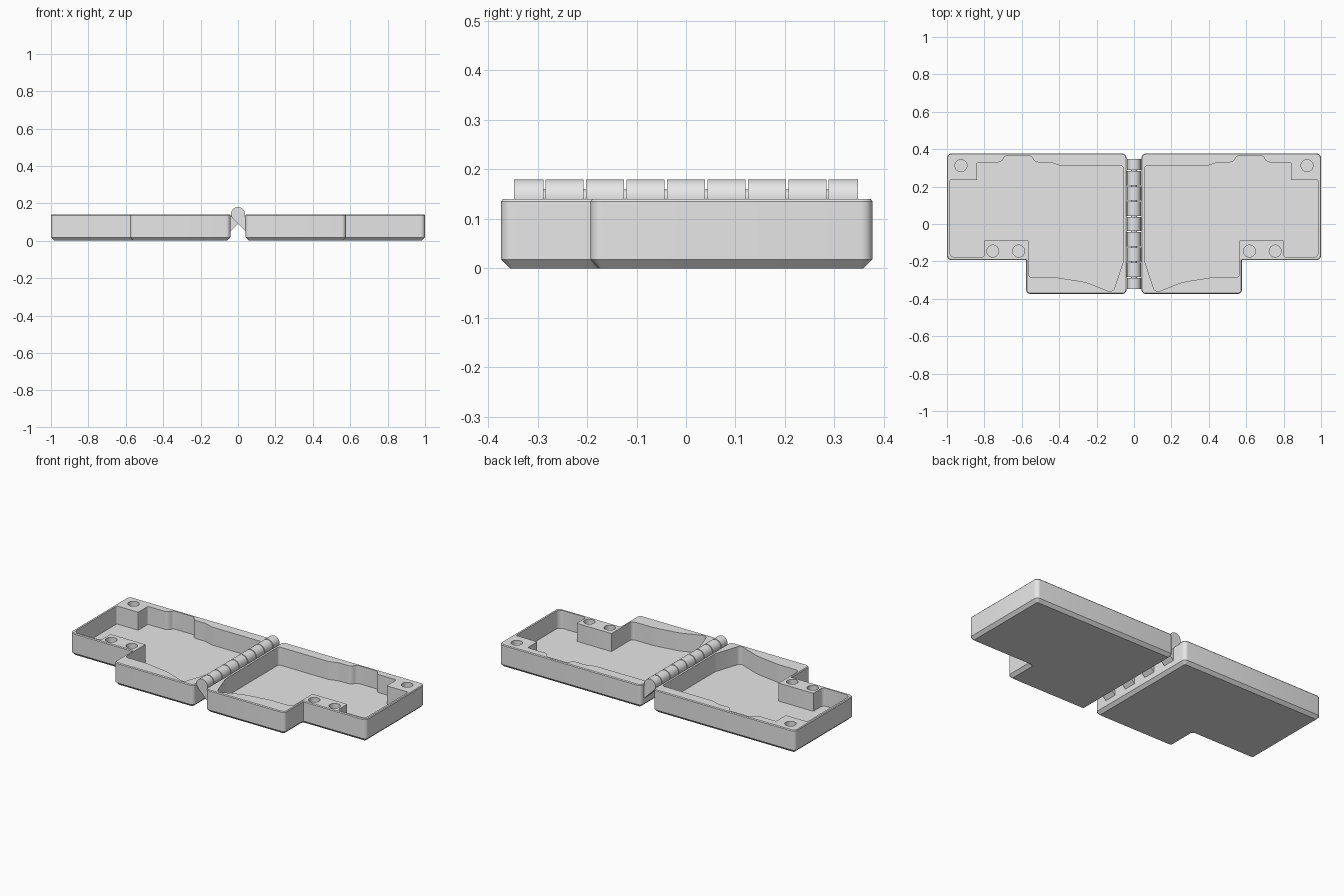
import bpy, bmesh, math
from mathutils import Vector

cube = bpy.data.objects.get("Cube")
if cube:
    bpy.data.objects.remove(cube, do_unlink=True)

grey = bpy.data.materials.new("plain grey")
grey.use_nodes = True
grey.diffuse_color = (0.8, 0.8, 0.8, 1)
grey.node_tree.nodes["Principled BSDF"].inputs["Base Color"].default_value = (0.8, 0.8, 0.8, 1)

TOP, FLOOR = 0.14, 0.03


def offset(points, d):
    """Move a counter-clockwise outline inwards by d with mitred corners."""
    result = []
    for i, p in enumerate(points):
        a = (p - points[i - 1]).normalized()
        b = (points[(i + 1) % len(points)] - p).normalized()
        na, nb = Vector((-a.y, a.x)), Vector((-b.y, b.x))
        result.append(p + (na + nb) * d / (1 + na.dot(nb)))
    return result


def rounded(points, radii, steps=6):
    """Replace every corner with a small curve."""
    result = []
    for i, p in enumerate(points):
        a, b = points[i - 1] - p, points[(i + 1) % len(points)] - p
        half = a.angle(b) / 2
        reach = min(radii[i] / math.tan(half), a.length * 0.48, b.length * 0.48)
        start, end = p + a.normalized() * reach, p + b.normalized() * reach
        centre = p + (a.normalized() + b.normalized()).normalized() * reach / math.cos(half)
        u, v = start - centre, end - centre
        turn = u.angle(v)
        for k in range(steps + 1):
            t = k / steps
            result.append(centre + (u * math.sin((1 - t) * turn) + v * math.sin(t * turn)) / math.sin(turn))
    return result


def loft(bm, loops):
    """Skin a closed solid through loops of 3D points."""
    rings = [[bm.verts.new(p) for p in loop] for loop in loops]
    for low, high in zip(rings, rings[1:]):
        for i in range(len(low)):
            bm.faces.new((low[i - 1], low[i], high[i], high[i - 1]))
    bm.faces.new(rings[0])
    bm.faces.new(rings[-1])


def make_object(name, bm):
    bmesh.ops.recalc_face_normals(bm, faces=bm.faces)
    mesh = bpy.data.meshes.new(name)
    bm.to_mesh(mesh)
    bm.free()
    mesh.materials.append(grey)
    obj = bpy.data.objects.new(name, mesh)
    bpy.context.collection.objects.link(obj)
    return obj


def smooth(obj):
    bpy.ops.object.select_all(action="DESELECT")
    obj.select_set(True)
    bpy.context.view_layer.objects.active = obj
    bpy.ops.object.shade_smooth_by_angle(angle=math.radians(30))


# Stepped outer outline of one tray
outline = [Vector(p) for p in (
    (0.04, -0.374), (0.577, -0.374), (0.577, -0.193),
    (1, -0.193), (1, 0.377), (0.04, 0.377))]
notch = 2

# Pocket outline: x, y, corner radius
pocket = (
    (0.057, -0.2, 0.03), (0.113, -0.368, 0.025), (0.26, -0.31, 0.3),
    (0.42, -0.285, 0.2), (0.565, -0.285, 0.02), (0.565, -0.087, 0.002),
    (0.8, -0.087, 0.002), (0.8, -0.18, 0.02), (0.985, -0.18, 0.03),
    (0.985, 0.236, 0.01), (0.84, 0.236, 0.002), (0.84, 0.33, 0.01),
    (0.71, 0.33, 0.03), (0.69, 0.364, 0.02), (0.55, 0.364, 0.02),
    (0.53, 0.33, 0.03), (0.45, 0.33, 0.05), (0.395, 0.312, 0.05),
    (0.057, 0.312, 0.015))

magnet_holes = ((0.925, 0.312), (0.755, -0.145), (0.617, -0.145))


def place(points, side, z):
    return [(side * p.x, p.y, z) for p in points]


def build_tray(name, side):
    # Body with chamfered base and softened rim
    body = bmesh.new()
    loops = []
    for inset, z in ((0.018, 0), (0, 0.018), (0, TOP - 0.005), (0.004, TOP)):
        radii = [0.002 + inset if i == notch else 0.024 - inset for i in range(len(outline))]
        loops.append(place(rounded(offset(outline, inset), radii), side, z))
    loft(body, loops)
    tray = make_object(name, body)

    # Cutter for the pocket and magnet holes
    cut = bmesh.new()
    shape = rounded([Vector(p[:2]) for p in pocket], [p[2] for p in pocket])
    loft(cut, [place(shape, side, z) for z in (FLOOR, TOP + 0.1)])
    for x, y in magnet_holes:
        circle = [Vector((x, y)) + Vector((math.cos(a), math.sin(a))) * 0.032
                  for a in (math.tau * k / 32 for k in range(32))]
        loft(cut, [place(circle, side, z) for z in (TOP - 0.03, TOP + 0.1)])
    cutter = make_object("pocket_cutter", cut)
    cutter.hide_render = True

    bpy.context.view_layer.objects.active = tray
    mod = tray.modifiers.new("pocket", "BOOLEAN")
    mod.operation, mod.solver, mod.object = "DIFFERENCE", "EXACT", cutter
    bpy.ops.object.modifier_apply(modifier=mod.name)
    bpy.data.objects.remove(cutter, do_unlink=True)
    smooth(tray)


build_tray("left_tray", 1)
build_tray("right_tray", -1)

# Hinge knuckles, alternately joined to the left and right tray
RADIUS, AXIS = 0.037, 0.143
PITCH, GAP, END = 0.0817, 0.005, 0.348
for i in range(9):
    side = 1 if i % 2 == 0 else -1
    back = max((i - 4.5) * PITCH + GAP / 2, -END)
    front = min((i - 3.5) * PITCH - GAP / 2, END)
    profile = [(RADIUS * math.cos(a), AXIS + RADIUS * math.sin(a))
               for a in (math.radians(225) * k / 24 for k in range(25))]
    profile += [(0.045, 0.046), (0.045, 0.125), (RADIUS, 0.13)]
    bm = bmesh.new()
    loft(bm, [[(side * x, y, z) for x, z in profile] for y in (back, front)])
    smooth(make_object(f"hinge_knuckle_{i + 1}", bm))

# Pin through the knuckles
bm = bmesh.new()
loft(bm, [[(0.016 * math.cos(math.tau * k / 24), y, AXIS + 0.016 * math.sin(math.tau * k / 24))
           for k in range(24)] for y in (-0.33, 0.33)])
smooth(make_object("hinge_pin", bm))
